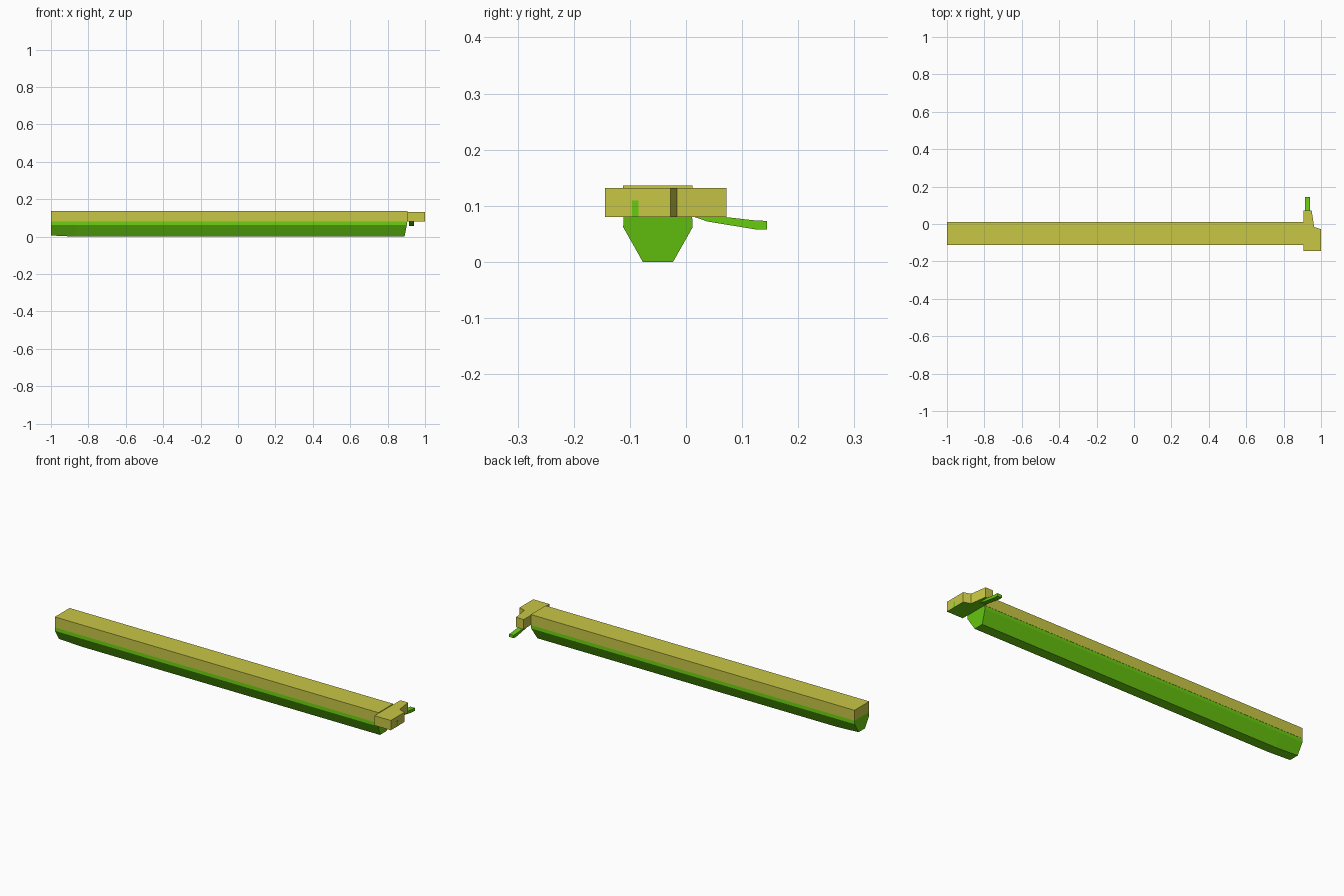
import bpy, bmesh
from mathutils import Vector

cube = bpy.data.objects.get("Cube")
if cube:
    bpy.data.objects.remove(cube, do_unlink=True)


def material(name, colour):
    m = bpy.data.materials.new(name)
    m.use_nodes = True
    m.diffuse_color = (*colour, 1)
    m.node_tree.nodes["Principled BSDF"].inputs["Base Color"].default_value = (*colour, 1)
    return m


yellow = material("olive yellow", (0.58, 0.57, 0.06))
green = material("leaf green", (0.14, 0.60, 0.005))


def loft(name, rings, *mats):
    """Solid through a list of matching rings, capped at both ends."""
    bm = bmesh.new()
    loops = [[bm.verts.new(p) for p in ring] for ring in rings]
    n = len(loops[0])
    for a, b in zip(loops, loops[1:]):
        for i in range(n):
            j = (i + 1) % n
            bm.faces.new((a[i], a[j], b[j], b[i]))
    bm.faces.new(loops[0])
    bm.faces.new(loops[-1])
    bmesh.ops.recalc_face_normals(bm, faces=bm.faces[:])
    mesh = bpy.data.meshes.new(name)
    bm.to_mesh(mesh)
    bm.free()
    for m in mats:
        mesh.materials.append(m)
    obj = bpy.data.objects.new(name, mesh)
    bpy.context.collection.objects.link(obj)
    return obj


def box(name, x, y, z, mat):
    return loft(name, [[(a, y[0], z[0]), (a, y[1], z[0]), (a, y[1], z[1]), (a, y[0], z[1])]
                       for a in x], mat)


# Long yellow top beam
box("top_beam", (-1, 0.905), (-0.112, 0.012), (0.08, 0.136), yellow)

# Tapered green keel, raked back at the handle end
mid = -0.05
keel = [(0.061, 0.08, 0.905), (0.062, 0.062, 0.903), (0.027, 0, 0.89)]
left = [(mid - w, z, x) for w, z, x in keel]
right = [(mid + w, z, x) for w, z, x in reversed(keel)]
section = left + right
loft("keel", [[(-1, y, z + (0.006 if z == 0 else 0)) for y, z, x in section],
              [(-0.87, y, z) for y, z, x in section],
              [(x, y, z) for y, z, x in section]], green)

# Stepped end block with a green underside
outline = [(0.905, -0.144), (1, -0.144), (1, -0.028), (0.963, -0.016),
           (0.95, 0.072), (0.905, 0.072)]
block = loft("end_block", [[(x, y, z) for x, y in outline] for z in (0.08, 0.132)],
             yellow, green)
for face in block.data.polygons:
    face.material_index = int(face.normal.z < -0.5)

# Small green tab on the outer face of the block
box("end_tab", (0.996, 1), (-0.096, -0.085), (0.08, 0.109), green)
box("end_tab_front", (0.999, 1.001), (-0.096, -0.085), (0.08, 0.109), green)

# Green lever dropping away behind the block
lever = [(0.015, 0.08), (0.038, 0.072), (0.123, 0.058), (0.144, 0.058),
         (0.144, 0.073), (0.122, 0.074), (0.06, 0.081)]
loft("lever", [[(x, y, z) for y, z in lever] for x in (0.913, 0.94)], green)
